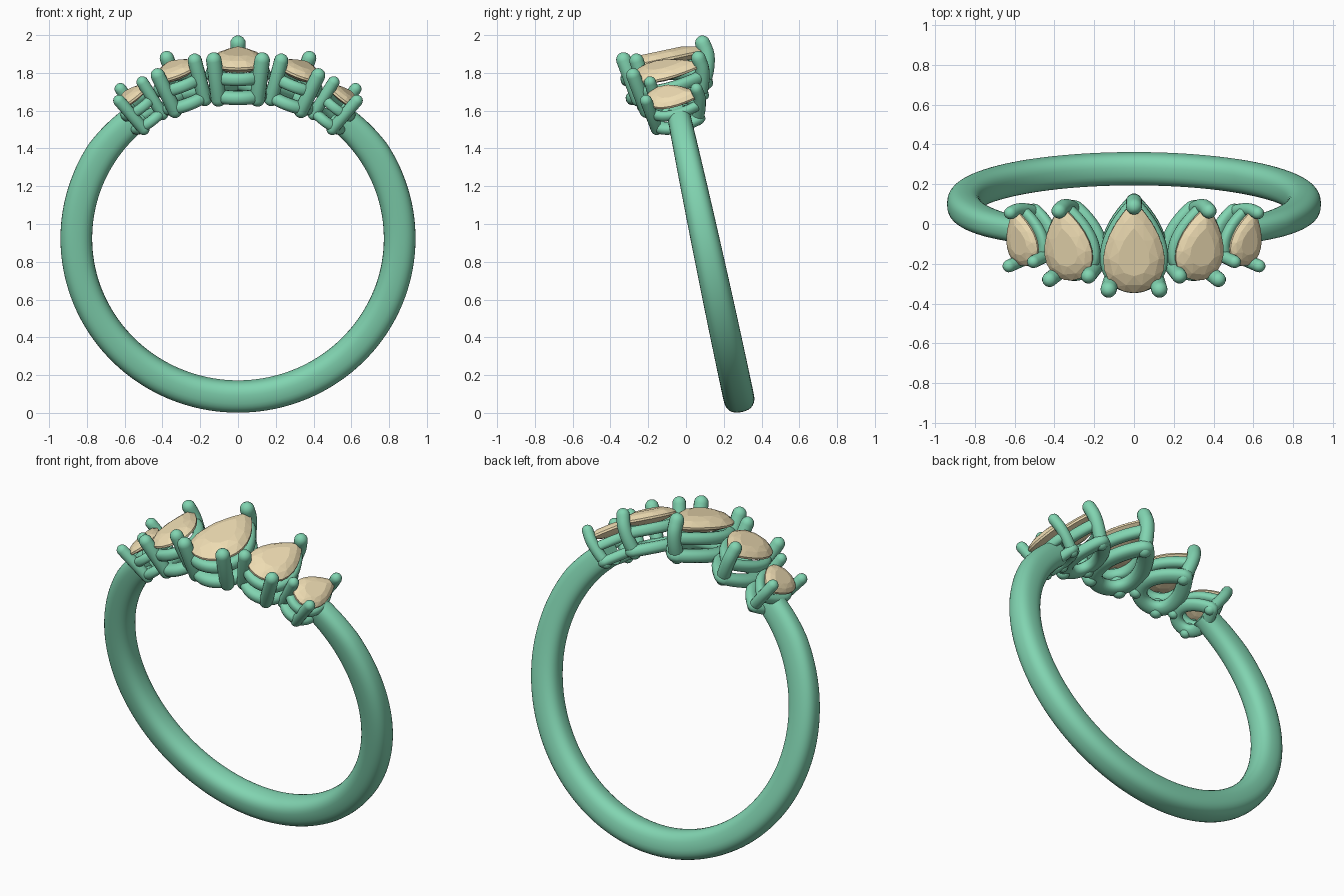
import bpy, bmesh, math
from mathutils import Matrix, Vector

if "Cube" in bpy.data.objects:
    bpy.data.objects.remove(bpy.data.objects["Cube"])

TILT = Matrix.Translation((0, 0.1, 0.924)) @ Matrix.Rotation(math.radians(12), 4, 'X')


def material(name, col):
    m = bpy.data.materials.new(name)
    m.diffuse_color = (*col, 1)
    m.use_nodes = True
    m.node_tree.nodes["Principled BSDF"].inputs["Base Color"].default_value = m.diffuse_color
    return m


METAL = material("metal", (0.22, 0.66, 0.44))
GEM = material("gem", (0.86, 0.72, 0.45))


def finish(bm, name, mat, matrix, smooth):
    bmesh.ops.recalc_face_normals(bm, faces=bm.faces)
    bm.transform(matrix)
    me = bpy.data.meshes.new(name)
    bm.to_mesh(me)
    bm.free()
    me.materials.append(mat)
    for p in me.polygons:
        p.use_smooth = smooth
    ob = bpy.data.objects.new(name, me)
    bpy.context.collection.objects.link(ob)
    return ob


def sweep(bm, pts, radii, up, closed=False, sides=14, power=2.0):
    """Sweep a superellipse along pts; radii = (along up, across up) per point."""
    pts = [Vector(p) for p in pts]
    n, rings, up = len(pts), [], Vector(up)
    for i, p in enumerate(pts):
        if closed:
            t = pts[(i + 1) % n] - pts[i - 1]
        else:
            t = pts[min(i + 1, n - 1)] - pts[max(i - 1, 0)]
        t.normalize()
        a = (up - t * up.dot(t)).normalized()
        b = t.cross(a)
        ring = []
        for k in range(sides):
            c, s = math.cos(2 * math.pi * k / sides), math.sin(2 * math.pi * k / sides)
            c = math.copysign(abs(c) ** (2 / power), c)
            s = math.copysign(abs(s) ** (2 / power), s)
            ring.append(bm.verts.new(p + a * c * radii[i][0] + b * s * radii[i][1]))
        rings.append(ring)
    for i in range(n if closed else n - 1):
        r0, r1 = rings[i], rings[(i + 1) % n]
        for k in range(sides):
            j = (k + 1) % sides
            bm.faces.new((r0[k], r0[j], r1[j], r1[k]))
    if not closed:
        bm.faces.new(rings[0])
        bm.faces.new(rings[-1])


def pear(t, hw, hl, s=1.0):
    """Teardrop outline: t=0 is the round end, t=pi the tip."""
    m = 0.85
    q = 1 / (2 + m)
    norm = 2 * math.sqrt(q) * (1 - q) ** ((1 + m) / 2)
    u = hw * math.sin(t) * abs(math.cos(t / 2)) ** m / norm
    off = -0.15 * hl
    return u * s, off + (-hl * math.cos(t) - off) * s


def rod(bm, pts, r):
    """Round-ended wire through a few points."""
    pts = [Vector(p) for p in pts]
    d0, d1 = (pts[0] - pts[1]).normalized(), (pts[-1] - pts[-2]).normalized()
    cap = [(math.sin(a), math.cos(a)) for a in (0.35, 0.7, 1.05, 1.35, 1.52)]
    path = [pts[0] + d0 * r * s for s, c in reversed(cap)] + pts
    path += [pts[-1] + d1 * r * s for s, c in cap]
    rad = [r * c for s, c in reversed(cap)] + [r] * len(pts) + [r * c for s, c in cap]
    sweep(bm, path, [(x, x) for x in rad], (1, 0, 0))


def bend(p):
    """Smooth a four-point path with a Catmull-Rom spline."""
    p = [Vector(x) for x in p]
    q = [2 * p[0] - p[1]] + p + [2 * p[-1] - p[-2]]
    out = []
    for i in range(1, len(q) - 2):
        for k in range(4):
            t = k / 4
            out.append(0.5 * (2 * q[i] + (q[i + 1] - q[i - 1]) * t
                       + (2 * q[i - 1] - 5 * q[i] + 4 * q[i + 1] - q[i + 2]) * t * t
                       + (3 * q[i] - q[i - 1] - 3 * q[i + 1] + q[i + 2]) * t ** 3))
    return out + [p[-1]]


# Shank: open hoop, narrowing towards the stones
bm = bmesh.new()
pts, rad = [], []
for i in range(121):
    a = math.radians(38.5 + (360 - 77) * i / 120)
    f = (1 + math.cos(a)) / 2
    e = min(1, min(i, 120 - i) / 8)
    outer = 0.94 - 0.02 * (1 - e)
    c = (0.772 + outer) / 2
    pts.append((c * math.sin(a), 0, c * math.cos(a)))
    rad.append((0.082 - 0.026 * f * f, (outer - 0.772) / 2))
sweep(bm, pts, rad, (0, 1, 0), sides=32, power=2.5)
shank = finish(bm, "shank", METAL, TILT, True)
bpy.context.view_layer.objects.active = shank
shank.select_set(True)
bpy.ops.object.shade_smooth_by_angle(angle=math.radians(50))


# One stone with its basket: rails, prongs and faceted gem
def head(label, ang, hw, hl, yaw, girdle, r, shift=0.0):
    mat = (TILT @ Matrix.Rotation(math.radians(ang), 4, 'Y')
           @ Matrix.Translation((0, shift, 0)) @ Matrix.Rotation(math.radians(-yaw), 4, 'Z'))
    base, top = 0.795, girdle + 0.037
    bm = bmesh.new()
    # lower and upper rails: height, outline scale, half height, half width
    for w, s, rz, rw in ((base + 0.01, 0.8, r * 0.9, r * 1.15), (girdle - 0.067, 0.9, r * 0.85, r * 0.8)):
        loop = []
        for i in range(48):
            loop.append((*pear(2 * math.pi * i / 48, hw, hl, s), w))
        sweep(bm, loop, [(rz, rw)] * 48, (0, 0, 1), closed=True, sides=14, power=2.4)
    for side in (1, -1):
        t = side * math.radians(37)
        rod(bm, [(*pear(t, hw, hl, 0.92), base), (*pear(t, hw, hl, 1.14), top)], r)
    back = [(0, hl * f, base + (top - base) * g) for f, g in
            ((0.72, 0), (0.88, 0.35), (0.96, 0.7), (0.92, 1))]
    rod(bm, bend(back), r)
    finish(bm, label + "_setting", METAL, mat, True)

    bm = bmesh.new()
    k = hl / 0.24
    layers = ((24, 1, 0, 0), (24, 1, -0.012, 0), (12, 0.8, 0.028 * k, 0.5),
              (12, 0.52, 0.044 * k, 0), (12, 0.6, -0.045 * k, 0), (1, 0, -0.065 * k, 0))
    for n, s, h, o in layers:
        for i in range(n):
            bm.verts.new((*pear(2 * math.pi * (i + o) / n, hw, hl, s), girdle + h))
    bmesh.ops.remove_doubles(bm, verts=bm.verts, dist=1e-5)
    bmesh.ops.convex_hull(bm, input=bm.verts)
    finish(bm, label + "_gem", GEM, mat, False)


head("center", 0, 0.155, 0.236, 0, 0.976, 0.041, -0.014)
for name, s in (("right", 1), ("left", -1)):
    head(name + "_middle", 20.3 * s, 0.128, 0.19, 9 * s, 0.976, 0.038, -0.008)
    head(name + "_outer", 36.5 * s, 0.096, 0.145, 15 * s, 0.962, 0.032, -0.008)
